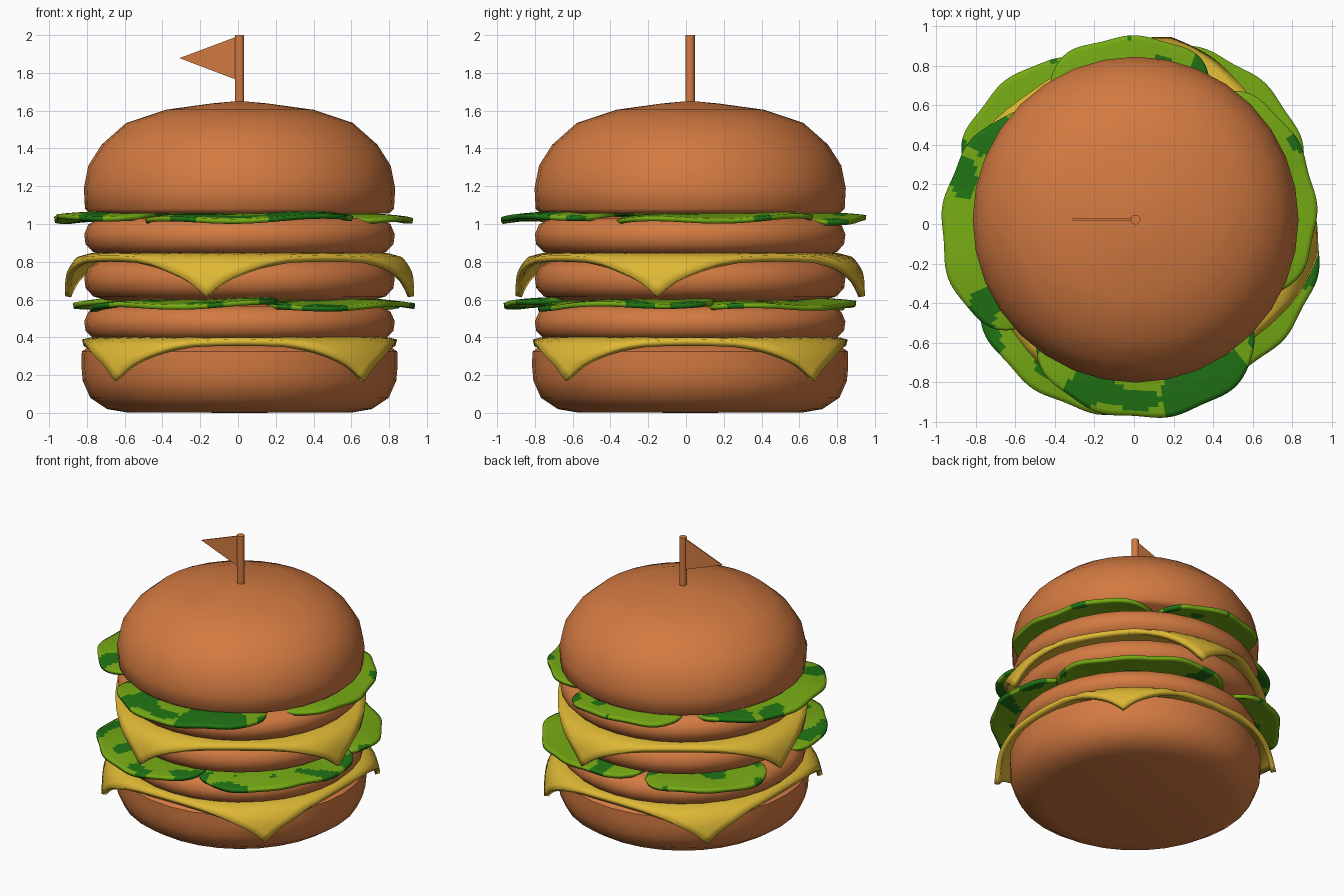
import bpy, bmesh, math
from mathutils import Vector, noise

if "Cube" in bpy.data.objects:
    bpy.data.objects.remove(bpy.data.objects["Cube"])

CX, CY = 0.008, 0.022  # axis of the stack


def material(name, rgb):
    m = bpy.data.materials.new(name)
    m.diffuse_color = (*rgb, 1)
    m.use_nodes = True
    m.node_tree.nodes["Principled BSDF"].inputs["Base Color"].default_value = m.diffuse_color
    return m


BROWN = material("toasted_brown", (0.65, 0.195, 0.053))
YELLOW = material("cheese_yellow", (0.73, 0.48, 0.035))
LIGHT = material("light_green", (0.18, 0.40, 0.007))
DARK = material("dark_green", (0.014, 0.17, 0.007))


def finish(name, bm, mats, angle=50):
    bmesh.ops.recalc_face_normals(bm, faces=bm.faces)
    me = bpy.data.meshes.new(name)
    bm.to_mesh(me)
    bm.free()
    ob = bpy.data.objects.new(name, me)
    bpy.context.collection.objects.link(ob)
    for m in mats:
        me.materials.append(m)
    bpy.ops.object.select_all(action='DESELECT')
    ob.select_set(True)
    bpy.context.view_layer.objects.active = ob
    bpy.ops.object.shade_smooth_by_angle(angle=math.radians(angle))
    return ob


def lathe(name, profile, segs=32, angle=50):
    """Spin a list of (radius, height) points around the stack axis."""
    bm = bmesh.new()
    vs = [bm.verts.new((CX + r, CY, z)) for r, z in profile]
    edges = [bm.edges.new(p) for p in zip(vs, vs[1:])]
    bmesh.ops.spin(bm, geom=vs + edges, cent=(CX, CY, 0), axis=(0, 0, 1),
                   angle=math.tau, steps=segs, use_duplicate=False)
    bmesh.ops.remove_doubles(bm, verts=bm.verts, dist=0.0005)
    return finish(name, bm, [BROWN], angle)


def solidify(ob, thickness):
    mod = ob.modifiers.new("thickness", 'SOLIDIFY')
    mod.thickness = thickness
    mod.offset = 0


def grid_faces(bm, rows):
    for a, b in zip(rows, rows[1:]):
        for i in range(len(a) - 1):
            bm.faces.new((a[i], a[i + 1], b[i + 1], b[i]))


# Buns
lathe("bottom_bun", [(0, 0), (0.60, 0.003), (0.70, 0.02), (0.79, 0.08), (0.83, 0.17),
                     (0.837, 0.25), (0.835, 0.325), (0.79, 0.355), (0, 0.36)])
lathe("top_bun", [(0, 1.055), (0.79, 1.055), (0.818, 1.08), (0.824, 1.19), (0.80, 1.31),
                  (0.73, 1.42), (0.60, 1.535), (0.39, 1.605), (0.15, 1.638), (0, 1.652)])

# Patties
for i, (z0, z1) in enumerate([(0.375, 0.575), (0.595, 0.815), (0.83, 1.04)]):
    h = z1 - z0
    lathe(f"patty_{i + 1}", [(0, z0), (0.70, z0), (0.775, z0 + 0.1 * h), (0.815, z0 + 0.3 * h),
                             (0.822, z0 + 0.55 * h), (0.80, z0 + 0.8 * h),
                             (0.74, z0 + 0.95 * h), (0.62, z1), (0, z1)])

# Cheese slices: square sheets whose corners drape over the rim
DRAPE = [(0.78, 0), (0.855, -0.02), (0.895, -0.08), (0.91, -0.14), (0.925, -0.215)]


def cheese(name, z, turn):
    half, n = 0.85, 28
    bm = bmesh.new()
    rows = []
    for j in range(n + 1):
        row = []
        for i in range(n + 1):
            x, y = (2 * i / n - 1) * half, (2 * j / n - 1) * half
            s, a = math.hypot(x, y), math.atan2(y, x) + turn
            r, dz = s, 0
            if s > 0.78:
                t = min((s - 0.78) / (half * math.sqrt(2) - 0.78), 0.9999) * (len(DRAPE) - 1)
                k = int(t)
                p = Vector(DRAPE[k]).lerp(Vector(DRAPE[k + 1]), t - k)
                r, dz = p
            row.append(bm.verts.new((CX + r * math.cos(a), CY + r * math.sin(a), z + dz)))
        rows.append(row)
    grid_faces(bm, rows)
    solidify(finish(name, bm, [YELLOW]), 0.034)


cheese("lower_cheese", 0.385, 0)
cheese("upper_cheese", 0.83, math.radians(34))


# Lettuce leaves: wavy rounded sectors sticking out past the rim
def leaf(name, z, a0, a1, peak_at, peak, droop):
    bm = bmesh.new()
    nu, nv = 56, 18
    rows = []
    for j in range(nv + 1):
        v = j / nv
        row = []
        for i in range(nu + 1):
            u = 2 * i / nu - 1
            a = math.radians(a0 + (a1 - a0) * i / nu)
            lean = max(0, math.cos(1.1 * (a - math.radians(peak_at))))
            rim = 0.70 + (peak - 0.70) * max(0, 1 - u ** 4) ** 0.5 * lean ** 0.5
            rim += 0.008 * math.sin(a * 17)
            r = 0.5 + (rim - 0.5) * v
            h = z + 0.012 * u - droop * v ** 3 + 0.010 * v * math.sin(a * 7 + z * 9)
            row.append(bm.verts.new((r * math.cos(a), r * math.sin(a), h)))
        rows.append(row)
    grid_faces(bm, rows)
    # dark blotches
    for f in bm.faces:
        c = f.calc_center_median()
        value = noise.noise(Vector((c.x * 5, c.y * 5, z * 7)))
        bias = 0.45 if (c - Vector((0.38, -0.85, z))).length < 0.24 else 0
        f.material_index = int(value + bias > 0.24)
    solidify(finish(name, bm, [LIGHT, DARK]), 0.026)


UPPER = [(-131, -40, -72, 0.985), (-30, 60, 18, 0.925), (60, 124, 91, 0.945), (130, 223, 195, 0.975)]
LOWER = [(-166, -73, -106, 0.975), (-76, 12, -16, 0.96), (8, 102, 42, 0.965), (104, 167, 150, 0.975)]
for i, spec in enumerate(UPPER):
    leaf(f"upper_lettuce_{i + 1}", 1.047, *spec, 0.022)
for i, spec in enumerate(LOWER):
    leaf(f"lower_lettuce_{i + 1}", 0.588, *spec, 0.022)

# Flag pole and pennant
lathe("flag_pole", [(0, 1.6), (0.025, 1.6), (0.025, 2.0), (0, 2.0)], 12, 40)
bm = bmesh.new()
tri = [(-0.012, 1.99), (-0.012, 1.765), (-0.31, 1.878)]
face = bm.faces.new([bm.verts.new((x, CY - 0.005, z)) for x, z in tri])
new = bmesh.ops.extrude_face_region(bm, geom=[face])["geom"]
bmesh.ops.translate(bm, vec=(0, 0.01, 0), verts=[g for g in new if isinstance(g, bmesh.types.BMVert)])
finish("pennant", bm, [BROWN], 30)
